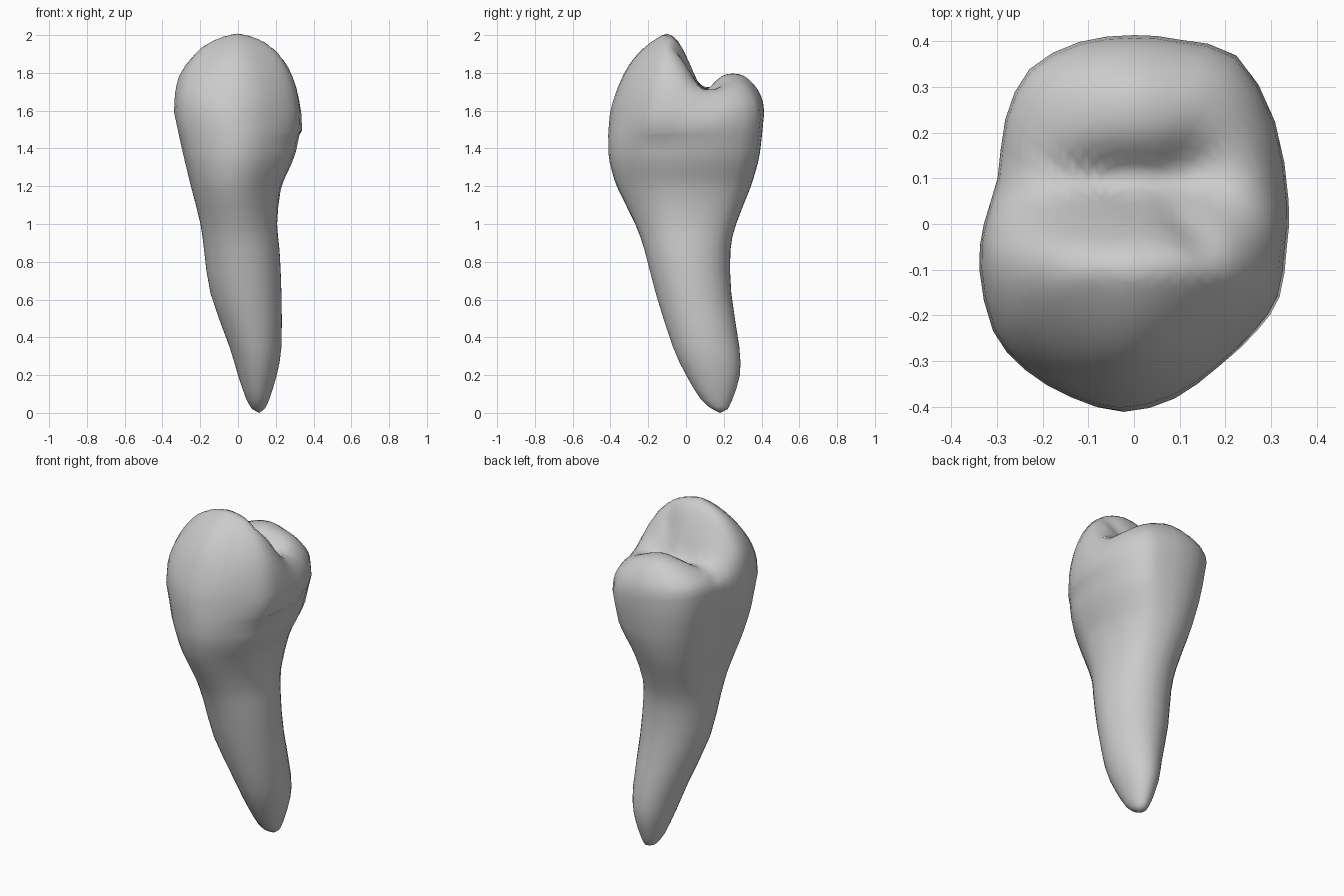
import bpy, bmesh, math
from mathutils import Vector

cube = bpy.data.objects.get("Cube")
if cube:
    bpy.data.objects.remove(cube, do_unlink=True)

# Root and lower crown sections: height, x min, x max, y min, y max
SECTIONS = [
    (.02, .075, .14, .14, .22), (.07, .045, .165, .08, .245), (.2, 0, .205, 0, .285),
    (.35, -.045, .23, -.07, .282), (.63, -.145, .23, -.16, .24),
    (.86, -.18, .22, -.22, .235), (1, -.2, .207, -.27, .265), (1.18, -.245, .225, -.36, .335),
    (1.28, -.27, .265, -.395, .367), (1.38, -.293, .305, -.414, .39), (1.55, -.33, .338, -.413, .408)]
# Crown outline seen from above
OUTLINE = [(.34, .05), (.31, .225), (.225, .37), (.1, .405), (0, .415), (-.12, .4), (-.23, .34),
           (-.283, .23), (-.3, .1), (-.33, 0), (-.34, -.1), (-.31, -.235), (-.24, -.32),
           (-.14, -.38), (-.03, -.41), (.09, -.38), (.19, -.31), (.27, -.235), (.32, -.16), (.336, -.05)]
# Biting surface height from front to back
RIDGE = [(-.42, 1.78), (-.33, 1.88), (-.3, 1.91), (-.2, 1.965), (-.1, 2.015), (-.05, 1.985),
         (.03, 1.84), (.09, 1.73), (.13, 1.745), (.2, 1.8), (.3, 1.83), (.42, 1.81)]


def spline(a, b, c, d, t):
    return .5 * (2 * b + (c - a) * t + (2 * a - 5 * b + 4 * c - d) * t * t + (3 * b - a - 3 * c + d) * t ** 3)


def ridge_height(y):
    for (y0, h0), (y1, h1) in zip(RIDGE, RIDGE[1:]):
        if y <= y1:
            t = (y - y0) / (y1 - y0)
            return h0 + (h1 - h0) * t
    return RIDGE[-1][1]


def dip(x, y, cx, cy, sx, sy):
    return math.exp(-((x - cx) / sx) ** 2 - ((y - cy) / sy) ** 2)


def bite_height(x, y, r):
    base = 1.55 - .16 * x + .1 * y
    h = base + math.sqrt(max(0, 1 - r ** 4)) * (ridge_height(y) - base)
    valley = math.exp(-((y - .1) / .09) ** 2)
    h -= .3 * (math.hypot(x, .04) - .04) * (1 - valley) * (1 - r ** 6)   # pointed cusps
    h -= .04 * dip(x, y, -.03, .085, .17, .05)              # central groove
    h -= .05 * dip(x, y, .14, .12, .06, .07)                # side pit
    h -= .05 * dip(x + .8 * y, y, .115, .0, .035, .06)      # groove up the front cusp
    return h


# Smooth unit outline
loop = [Vector((x / .34, y / .413)) for x, y in OUTLINE]
n = len(loop)
unit = [spline(*[loop[(i + k) % n] for k in (-1, 0, 1, 2)], t) for i in range(n) for t in (0, .5)]

bm = bmesh.new()
rings = []

# Root and lower crown
for i in range(len(SECTIONS) - 1):
    rows = [SECTIONS[min(max(i + k, 0), len(SECTIONS) - 1)] for k in (-1, 0, 1, 2)]
    for t in (0, .5):
        z, x0, x1, y0, y1 = [spline(*v, t) for v in zip(*rows)]
        blend = min(1, max(0, (z - .8) / .6))
        ring = []
        for u in unit:
            p = u.normalized().lerp(u, blend)
            ring.append(bm.verts.new(((x0 + x1) / 2 + p.x * (x1 - x0) / 2,
                                      (y0 + y1) / 2 + p.y * (y1 - y0) / 2, z)))
        rings.append(ring)

# Crown shoulder and biting surface
for r in (1, .985, .96, .92, .87, .81, .74, .67, .6, .53, .46, .39, .32, .25, .18, .11, .05):
    ring = []
    for u in unit:
        x, y = u.x * .339 * r, u.y * .412 * r
        ring.append(bm.verts.new((x, y, bite_height(x, y, r))))
    rings.append(ring)

count = len(unit)
for a, b in zip(rings, rings[1:]):
    for i in range(count):
        j = (i + 1) % count
        bm.faces.new((a[i], a[j], b[j], b[i]))

# Root tip and crown centre
tip = bm.verts.new((.112, .18, 0))
centre = bm.verts.new((0, 0, bite_height(0, 0, 0)))
for i in range(count):
    j = (i + 1) % count
    bm.faces.new((tip, rings[0][j], rings[0][i]))
    bm.faces.new((centre, rings[-1][i], rings[-1][j]))

# Soften the biting surface
top = [v for ring in rings[-13:] for v in ring] + [centre]
for _ in range(2):
    bmesh.ops.smooth_vert(bm, verts=top, factor=.4, use_axis_z=True)
bmesh.ops.recalc_face_normals(bm, faces=bm.faces)

mesh = bpy.data.meshes.new("tooth")
bm.to_mesh(mesh)
bm.free()
mesh.shade_smooth()
tooth = bpy.data.objects.new("tooth", mesh)
bpy.context.collection.objects.link(tooth)

mat = bpy.data.materials.new("pale grey")
mat.use_nodes = True
colour = (.6, .6, .6, 1)
mat.diffuse_color = colour
mat.node_tree.nodes["Principled BSDF"].inputs["Base Color"].default_value = colour
mesh.materials.append(mat)
